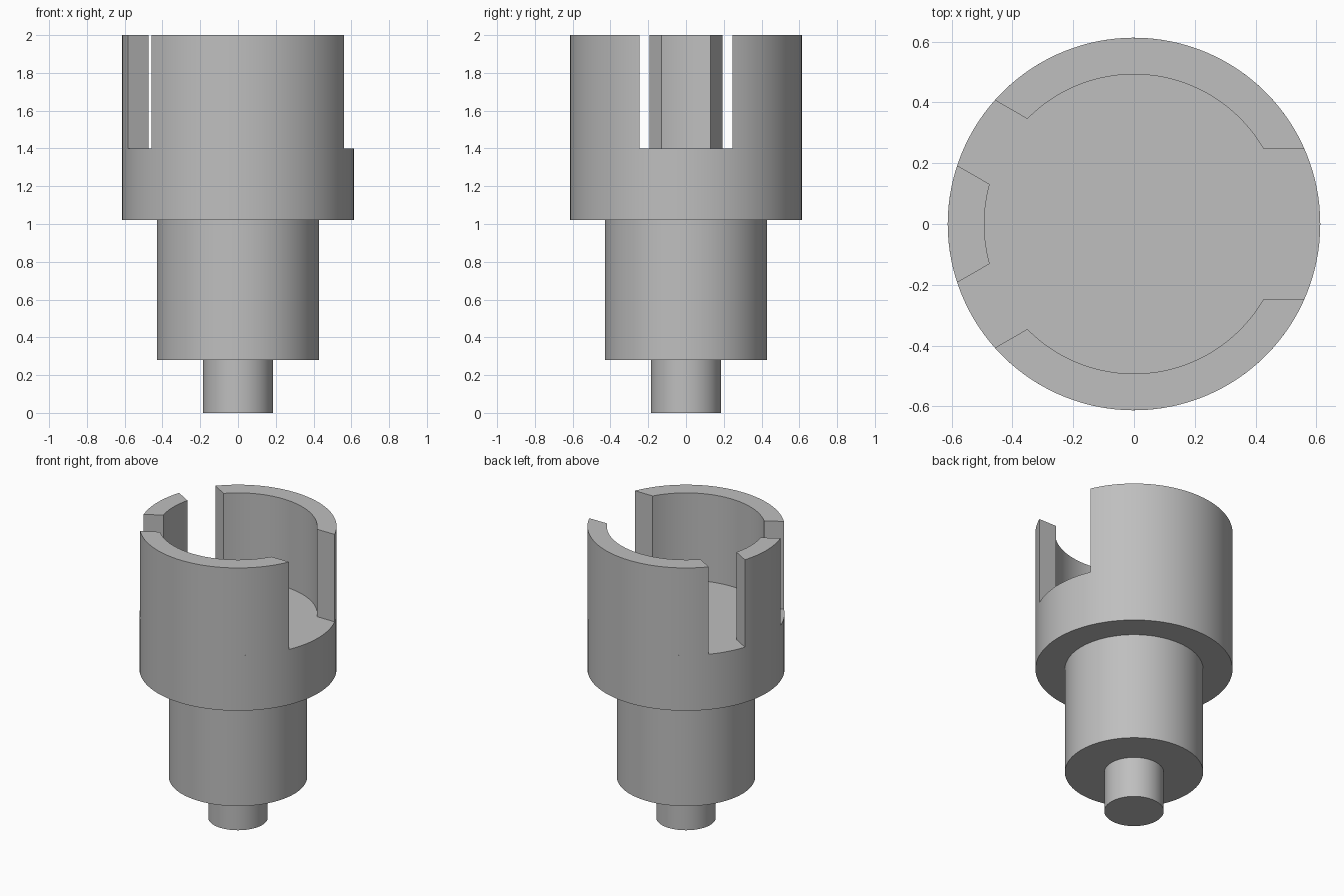
import bpy, bmesh, math

if "Cube" in bpy.data.objects:
    bpy.data.objects.remove(bpy.data.objects["Cube"])

R_OUT, R_IN = 0.613, 0.4925      # crown wall radii
Z_FLOOR, Z_TOP = 1.4, 2.0
SEG = 128

grey = bpy.data.materials.new("plain grey")
grey.diffuse_color = (0.52, 0.52, 0.52, 1)
grey.use_nodes = True
grey.node_tree.nodes["Principled BSDF"].inputs["Base Color"].default_value = grey.diffuse_color


def finish(name, bm):
    bmesh.ops.recalc_face_normals(bm, faces=bm.faces)
    mesh = bpy.data.meshes.new(name)
    bm.to_mesh(mesh)
    bm.free()
    mesh.materials.append(grey)
    obj = bpy.data.objects.new(name, mesh)
    bpy.context.collection.objects.link(obj)
    bpy.ops.object.select_all(action='DESELECT')
    obj.select_set(True)
    bpy.context.view_layer.objects.active = obj
    bpy.ops.object.shade_smooth_by_angle(angle=math.radians(30))
    return obj


def turned_body(name, profile):
    """Stepped solid of revolution, capped at both ends."""
    bm = bmesh.new()
    rings = [[bm.verts.new((r * math.cos(2 * math.pi * i / SEG),
                            r * math.sin(2 * math.pi * i / SEG), z))
              for i in range(SEG)] for r, z in profile]
    for a, b in zip(rings, rings[1:]):
        for i in range(SEG):
            j = (i + 1) % SEG
            bm.faces.new((a[i], a[j], b[j], b[i]))
    bm.faces.new(rings[0][::-1])
    bm.faces.new(rings[-1])
    return finish(name, bm)


def crown_wall(name, slot_a, slot_b, steps):
    """Curved wall between two parallel-sided slots (centre angle, half width)."""
    bm = bmesh.new()
    cols = []
    for i in range(steps + 1):
        col = []
        for r, z in ((R_IN, Z_FLOOR), (R_OUT, Z_FLOOR), (R_OUT, Z_TOP), (R_IN, Z_TOP)):
            start = math.radians(slot_a[0]) + math.asin(slot_a[1] / r)
            end = math.radians(slot_b[0]) - math.asin(slot_b[1] / r)
            t = start + (end - start) * i / steps
            col.append(bm.verts.new((r * math.cos(t), r * math.sin(t), z)))
        cols.append(col)
    for a, b in zip(cols, cols[1:]):
        for k in (1, 2, 3):      # outside, top, inside
            n = (k + 1) % 4
            bm.faces.new((a[k], b[k], b[n], a[n]))
    bm.faces.new(cols[0])
    bm.faces.new(cols[-1][::-1])
    return finish(name, bm)


# Pin, shank and cup base in one turned piece
turned_body("stepped_body", [(0.185, 0), (0.185, 0.28), (0.43, 0.28), (0.43, 1.02),
                             (R_OUT, 1.02), (R_OUT, Z_FLOOR)])

# Crown: one wide slot on the right, two narrow slots on the left
wide, narrow_back, narrow_front = (0, 0.247), (150, 0.124), (210, 0.124)
crown_wall("back_wall", wide, narrow_back, 48)
crown_wall("left_wall", narrow_back, narrow_front, 16)
crown_wall("front_wall", narrow_front, (360, 0.247), 48)
